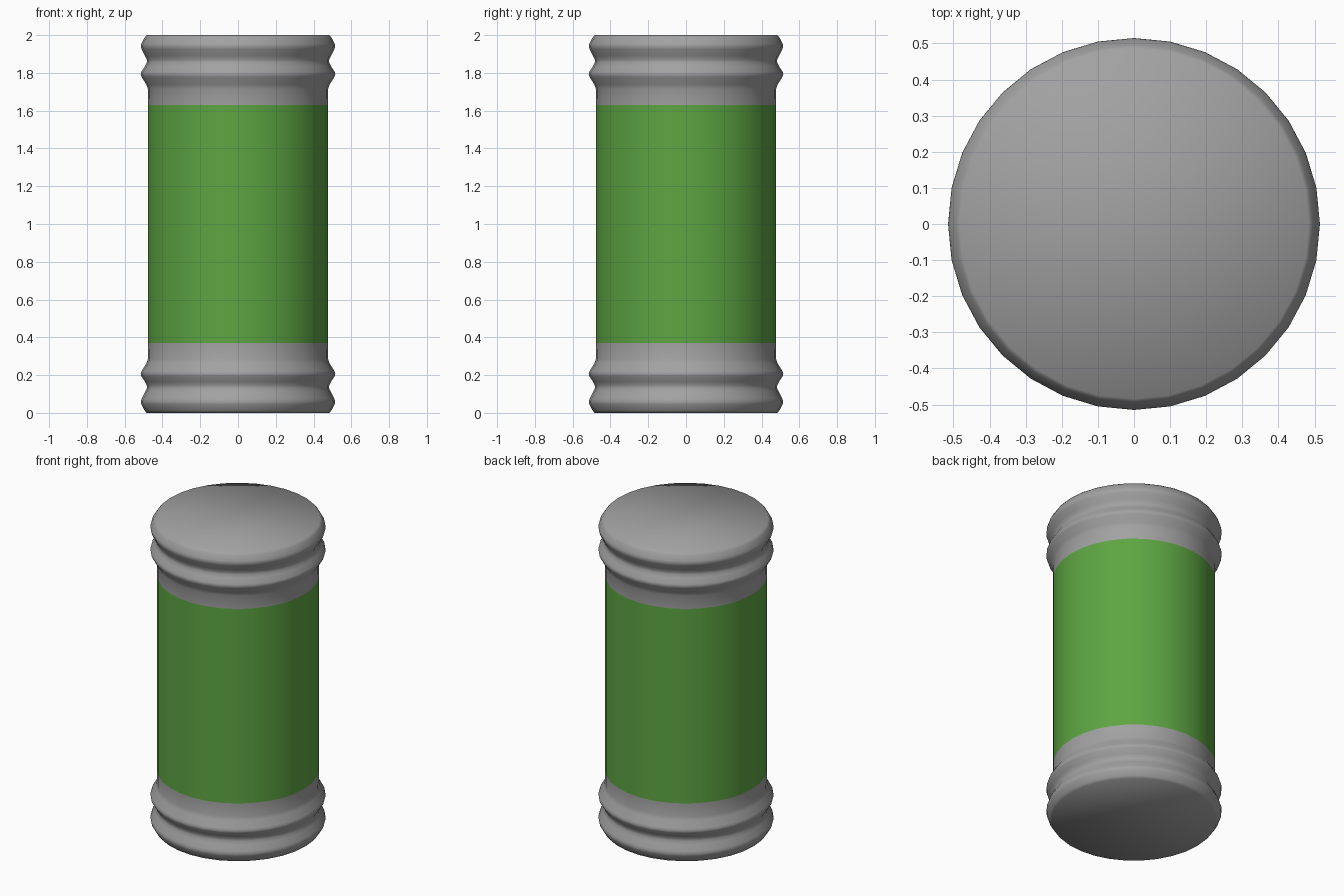
import bpy, bmesh, math

if "Cube" in bpy.data.objects:
    bpy.data.objects.remove(bpy.data.objects["Cube"])

SIDES = 32

def material(name, rgb):
    m = bpy.data.materials.new(name)
    m.diffuse_color = (*rgb, 1)
    m.use_nodes = True
    m.node_tree.nodes["Principled BSDF"].inputs["Base Color"].default_value = m.diffuse_color
    return m

grey = material("grey metal", (0.36, 0.36, 0.36))
green = material("green", (0.11, 0.38, 0.055))

def lathe(name, profile, mat, close_start=False):
    """Spin a (radius, z) profile about z."""
    bm = bmesh.new()
    rings = []
    for r, z in profile:
        rings.append([bm.verts.new((r * math.cos(2 * math.pi * i / SIDES),
                                    r * math.sin(2 * math.pi * i / SIDES), z))
                      for i in range(SIDES)])
    for a, b in zip(rings, rings[1:]):
        for i in range(SIDES):
            j = (i + 1) % SIDES
            bm.faces.new((a[i], a[j], b[j], b[i]))
    if close_start:
        bm.faces.new(rings[0])
    bmesh.ops.recalc_face_normals(bm, faces=bm.faces)
    me = bpy.data.meshes.new(name)
    bm.to_mesh(me)
    bm.free()
    ob = bpy.data.objects.new(name, me)
    bpy.context.collection.objects.link(ob)
    me.materials.append(mat)
    bpy.ops.object.select_all(action='DESELECT')
    ob.select_set(True)
    bpy.context.view_layer.objects.active = ob
    bpy.ops.object.shade_smooth_by_angle(angle=math.radians(65))
    return ob

# Ribbed end cap: two rounded rings and a plain collar
cap = [(0.484, 0), (0.495, 0.014), (0.512, 0.045), (0.515, 0.06), (0.51, 0.075),
       (0.492, 0.11), (0.483, 0.13), (0.483, 0.145), (0.493, 0.165), (0.512, 0.195),
       (0.515, 0.207), (0.51, 0.222), (0.485, 0.262), (0.477, 0.285), (0.476, 0.37)]
lathe("bottom_cap", cap, grey, True)
lathe("top_cap", [(r, 2 - z) for r, z in cap], grey, True)

# Green canister wall between the caps
lathe("canister_body", [(0.476, 0.37), (0.476, 1.635)], green)
